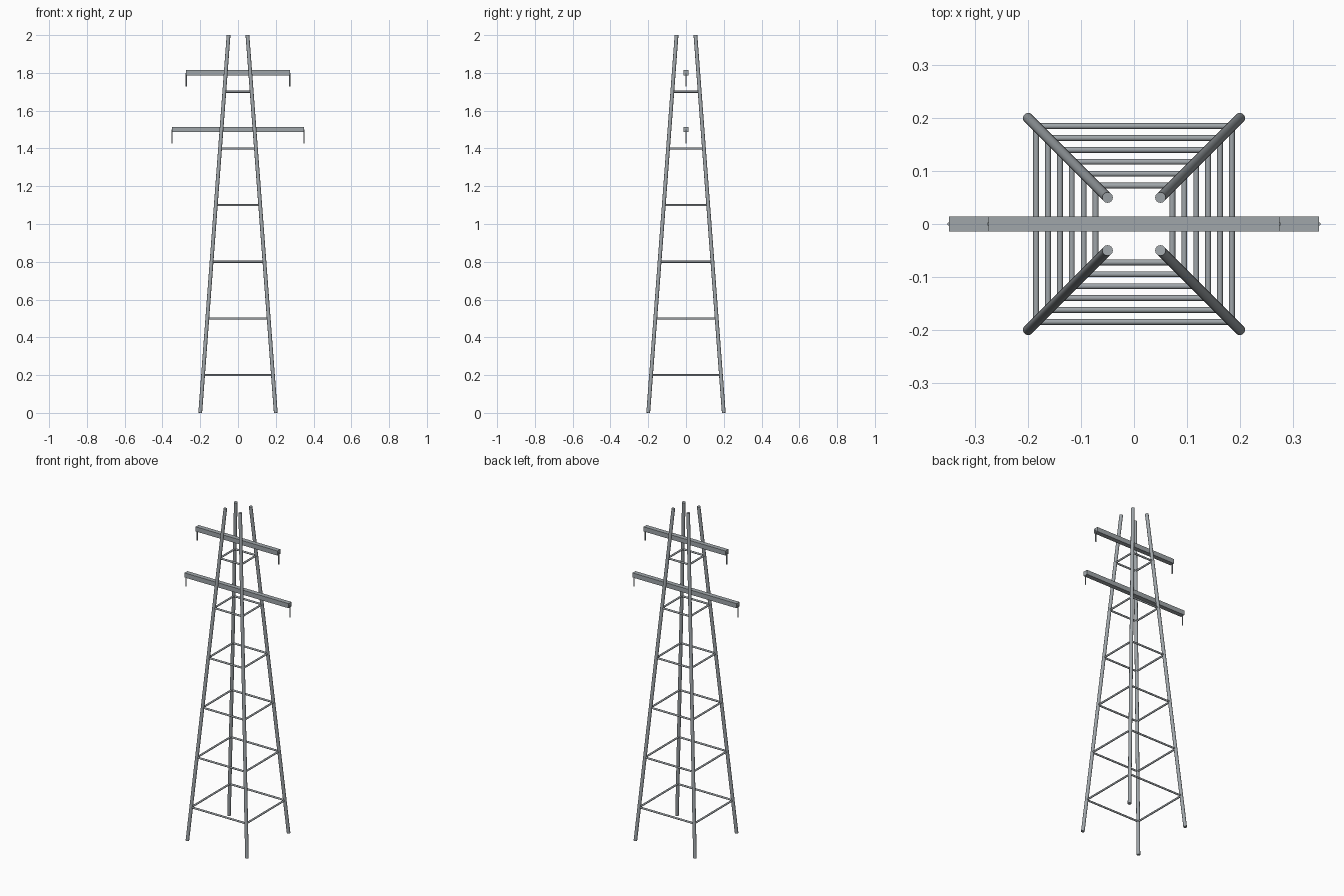
import bpy
from mathutils import Vector

if "Cube" in bpy.data.objects:
    bpy.data.objects.remove(bpy.data.objects["Cube"])

BASE, TOP, HEIGHT = 0.2, 0.05, 2.0

# Dark, slightly blue galvanised steel
steel = bpy.data.materials.new("steel")
steel.diffuse_color = (0.35, 0.38, 0.40, 1)
steel.use_nodes = True
steel.node_tree.nodes["Principled BSDF"].inputs["Base Color"].default_value = steel.diffuse_color


def spread(z):
    """Leg distance from the centre planes at height z."""
    return BASE + (TOP - BASE) * z / HEIGHT


def rod(name, a, b, radius, sides=16):
    a, b = Vector(a), Vector(b)
    d = b - a
    bpy.ops.mesh.primitive_cylinder_add(vertices=sides, radius=radius,
                                        depth=d.length, location=(a + b) / 2)
    ob = bpy.context.object
    ob.name = name
    ob.rotation_euler = d.to_track_quat('Z', 'Y').to_euler()
    ob.data.materials.append(steel)
    bpy.ops.object.shade_smooth_by_angle()
    return ob


def beam(name, size, location):
    bpy.ops.mesh.primitive_cube_add(size=1, location=location)
    ob = bpy.context.object
    ob.name = name
    ob.scale = size
    bpy.ops.object.transform_apply(location=False, rotation=False, scale=True)
    ob.data.materials.append(steel)
    return ob


corners = [(-1, -1), (1, -1), (1, 1), (-1, 1)]

# Four leaning legs
for i, (sx, sy) in enumerate(corners):
    rod(f"leg_{i + 1}", (sx * BASE, sy * BASE, 0),
        (sx * TOP, sy * TOP, HEIGHT), 0.01)

# Square rings of horizontal braces
for level in range(6):
    z = 0.2 + 0.3 * level
    s = spread(z)
    for i in range(4):
        (ax, ay), (bx, by) = corners[i], corners[(i + 1) % 4]
        rod(f"brace_{level + 1}_{i + 1}", (ax * s, ay * s, z),
            (bx * s, by * s, z), 0.0055)

# Cross arms with a hanging insulator at each end
for label, z, half in (("lower", 1.5, 0.35), ("upper", 1.8, 0.275)):
    beam(f"{label}_cross_arm", (2 * half, 0.028, 0.028), (0, 0, z))
    for side, sx in (("left", -1), ("right", 1)):
        x = sx * (half - 0.001)
        rod(f"{label}_{side}_insulator", (x, 0, z - 0.073), (x, 0, z), 0.0035)
